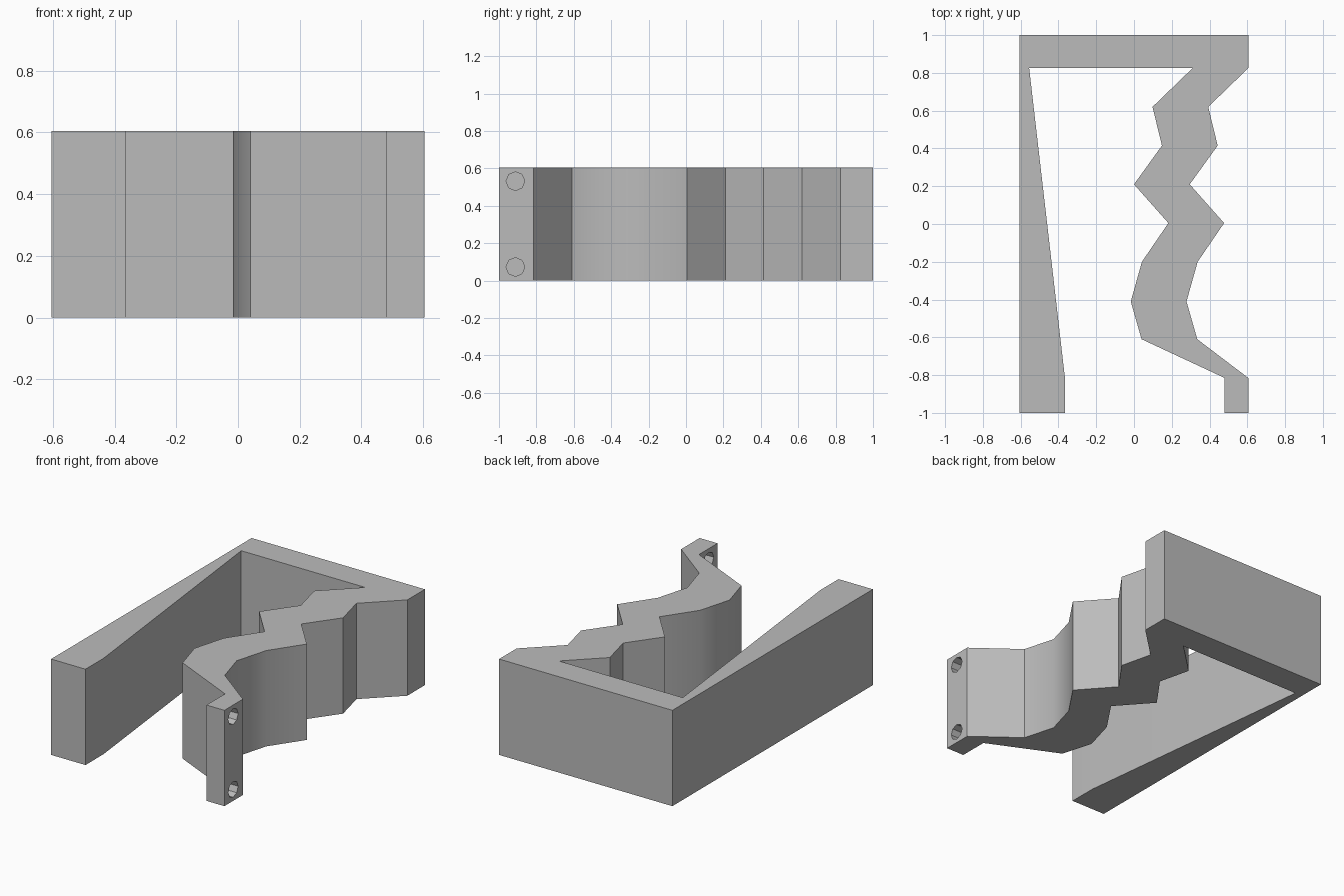
import bpy, bmesh, math
from mathutils import Matrix, Vector

cube = bpy.data.objects.get("Cube")
if cube:
    bpy.data.objects.remove(cube, do_unlink=True)

HALF_W, HEIGHT, BAND = 0.605, 0.605, 0.295

# One plain grey for the whole bracket
grey = bpy.data.materials.new("plain grey")
grey.use_nodes = True
colour = (0.5, 0.5, 0.5, 1)
grey.diffuse_color = colour
grey.node_tree.nodes["Principled BSDF"].inputs["Base Color"].default_value = colour


def make_object(name, bm):
    bmesh.ops.recalc_face_normals(bm, faces=bm.faces[:])
    mesh = bpy.data.meshes.new(name)
    bm.to_mesh(mesh)
    bm.free()
    mesh.materials.append(grey)
    obj = bpy.data.objects.new(name, mesh)
    bpy.context.collection.objects.link(obj)
    return obj


# Zigzag arm: inner line from front to back, the outer line is a shifted copy
zigzag = [(0.04, -0.61), (-0.017, -0.41), (0.042, -0.2), (0.182, 0.005),
          (0.0, 0.21), (0.148, 0.415), (0.098, 0.62)]
arm_inner = zigzag[::-1]
arm_outer = [(x + BAND, y) for x, y in zigzag]

# Plan outline: tapered wall, back wall, zigzag arm and end tab
outline = (
    [(-HALF_W, -1), (-0.365, -1), (-0.365, -0.82), (-0.555, 0.825), (0.31, 0.825)]
    + arm_inner
    + [(0.48, -0.815), (0.48, -1), (HALF_W, -1), (HALF_W, -0.815)]
    + arm_outer
    + [(HALF_W, 0.825), (HALF_W, 1), (-HALF_W, 1)]
)
bm = bmesh.new()
base = bm.faces.new([bm.verts.new((x, y, 0)) for x, y in outline])
lifted = bmesh.ops.extrude_face_region(bm, geom=[base])["geom"]
bmesh.ops.translate(bm, vec=Vector((0, 0, HEIGHT)),
                    verts=[g for g in lifted if isinstance(g, bmesh.types.BMVert)])
bracket = make_object("zigzag_bracket", bm)

# Two screw holes through the end tab
bm = bmesh.new()
for z in (0.073, HEIGHT - 0.073):
    place = Matrix.Translation((0.54, -0.912, z)) @ Matrix.Rotation(math.pi / 2, 4, "Y")
    bmesh.ops.create_cone(bm, cap_ends=True, segments=8, radius1=0.05, radius2=0.05,
                          depth=0.3, matrix=place)
cutter = make_object("hole_cutter", bm)
cutter.hide_render = True

cut = bracket.modifiers.new("screw holes", "BOOLEAN")
cut.operation = "DIFFERENCE"
cut.solver = "EXACT"
cut.object = cutter

bpy.ops.object.select_all(action="DESELECT")
bracket.select_set(True)
bpy.context.view_layer.objects.active = bracket
bpy.ops.object.modifier_apply(modifier=cut.name)
bpy.data.objects.remove(cutter, do_unlink=True)

# Soft shading over the gentle bends only
bpy.ops.object.shade_smooth_by_angle(angle=math.radians(35))
